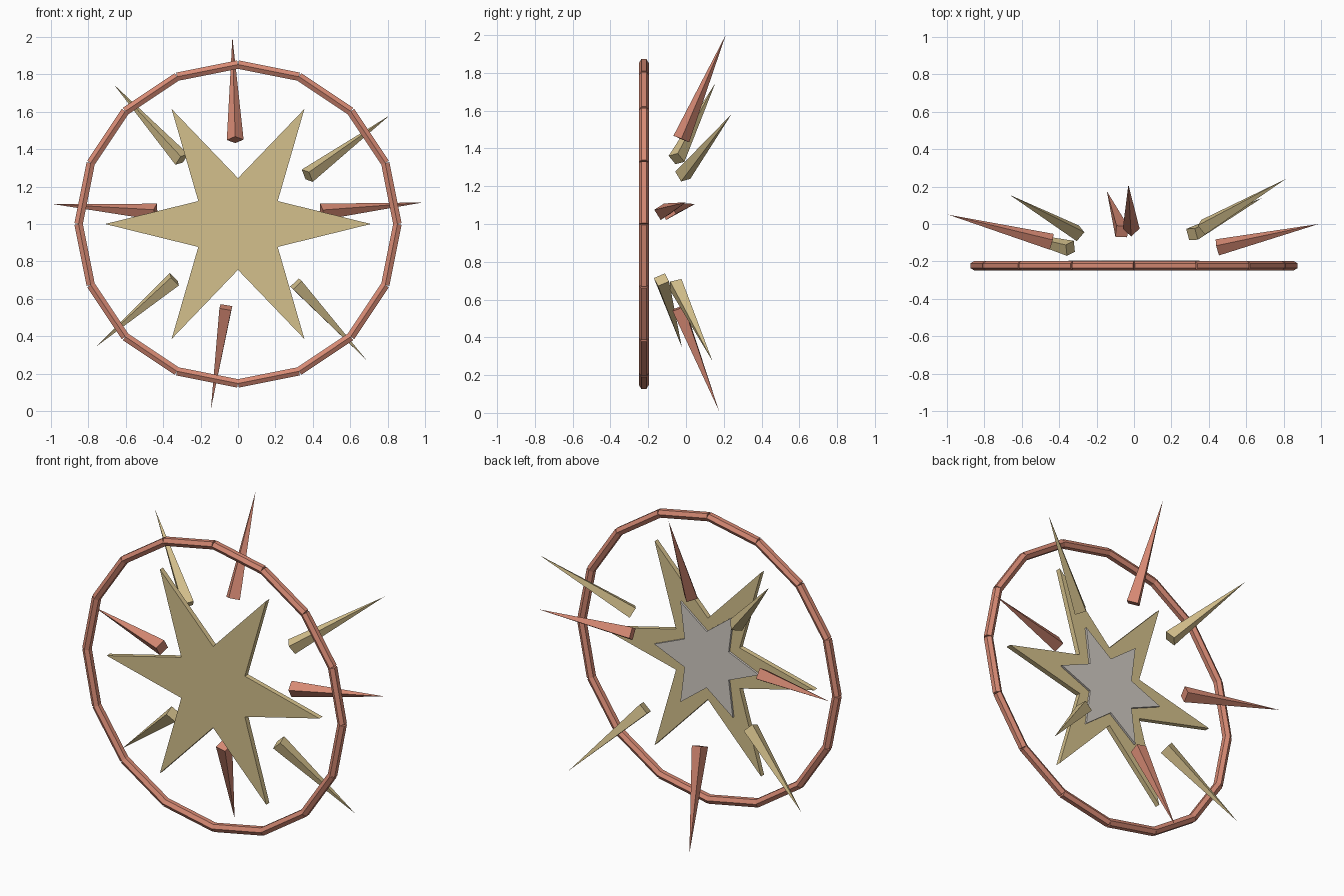
import bpy, bmesh
from math import sin, cos, pi, tau
from mathutils import Vector, Matrix

cube = bpy.data.objects.get("Cube")
if cube:
    bpy.data.objects.remove(cube, do_unlink=True)


def make_material(name, rgb):
    """Flat material from 0-255 display values."""
    linear = [((c / 255 + 0.055) / 1.055) ** 2.4 for c in rgb]
    mat = bpy.data.materials.new(name)
    mat.use_nodes = True
    mat.diffuse_color = (*linear, 1)
    bsdf = mat.node_tree.nodes["Principled BSDF"]
    bsdf.inputs["Base Color"].default_value = (*linear, 1)
    bsdf.inputs["Roughness"].default_value = 0.8
    return mat


khaki = make_material("khaki", (212, 192, 140))
salmon = make_material("salmon", (215, 138, 116))
grey = make_material("warm_grey", (209, 203, 196))

CENTRE_Z = 1.0
RING_Y = -0.223


def add_object(name, bm, mat):
    bmesh.ops.recalc_face_normals(bm, faces=bm.faces)
    mesh = bpy.data.meshes.new(name)
    bm.to_mesh(mesh)
    bm.free()
    mesh.materials.append(mat)
    obj = bpy.data.objects.new(name, mesh)
    bpy.context.collection.objects.link(obj)
    return obj


def add_rod(bm, start, end, sides, r1, r2):
    """Prism or pyramid running from start to end."""
    start, end = Vector(start), Vector(end)
    axis = end - start
    turn = Vector((0, 0, 1)).rotation_difference(axis).to_matrix().to_4x4()
    bmesh.ops.create_cone(
        bm, cap_ends=True, segments=sides, radius1=r1, radius2=r2,
        depth=axis.length,
        matrix=Matrix.Translation((start + end) / 2) @ turn)


def star(name, outer, inner, y_front, y_back, mat):
    """Six-pointed plate facing the front."""
    bm = bmesh.new()
    verts = []
    for i in range(12):
        r = inner if i % 2 else outer
        a = i * pi / 6
        verts.append(bm.verts.new((r * cos(a), y_front, CENTRE_Z + r * sin(a))))
    face = bm.faces.new(verts)
    extruded = bmesh.ops.extrude_face_region(bm, geom=[face])["geom"]
    moved = [v for v in extruded if isinstance(v, bmesh.types.BMVert)]
    bmesh.ops.translate(bm, verts=moved, vec=(0, y_back - y_front, 0))
    # keep the front face when extrusion has consumed it
    if len(bm.faces) < 14:
        bm.faces.new(verts)
    add_object(name, bm, mat)


# Star plates
star("large_star", 0.71, 0.245, -0.238, -0.208, khaki)
star("small_back_star", 0.35, 0.17, -0.208, -0.196, grey)

# Ring of straight bars
bm = bmesh.new()
corners = [(0.852 * cos(tau * i / 16), RING_Y, CENTRE_Z + 0.852 * sin(tau * i / 16))
           for i in range(16)]
for i, corner in enumerate(corners):
    add_rod(bm, corner, corners[(i + 1) % 16], 6, 0.026, 0.026)
add_object("ring", bm, salmon)

# Loose spikes: name, base centre, tip, material
spikes = [
    ("top_spike", (-0.015, -0.025, 1.45), (-0.03, 0.21, 2.0), salmon),
    ("bottom_spike", (-0.065, -0.04, 0.555), (-0.145, 0.175, 0.01), salmon),
    ("right_spike", (-0.44, -0.095, 1.065), (-0.993, 0.05, 1.107), salmon),
    ("left_spike", (0.445, -0.125, 1.065), (0.987, 0.0, 1.115), salmon),
    ("upper_right_spike", (-0.3, -0.05, 1.345), (-0.663, 0.155, 1.745), khaki),
    ("upper_left_spike", (0.37, -0.017, 1.258), (0.81, 0.24, 1.58), khaki),
    ("lower_left_spike", (0.31, -0.055, 0.68), (0.685, 0.14, 0.275), khaki),
    ("lower_right_spike", (-0.34, -0.13, 0.705), (-0.754, -0.022, 0.348), khaki),
]
for name, base, tip, mat in spikes:
    bm = bmesh.new()
    add_rod(bm, base, tip, 4, 0.045, 0)
    bmesh.ops.remove_doubles(bm, verts=bm.verts, dist=0.0005)
    add_object(name, bm, mat)
